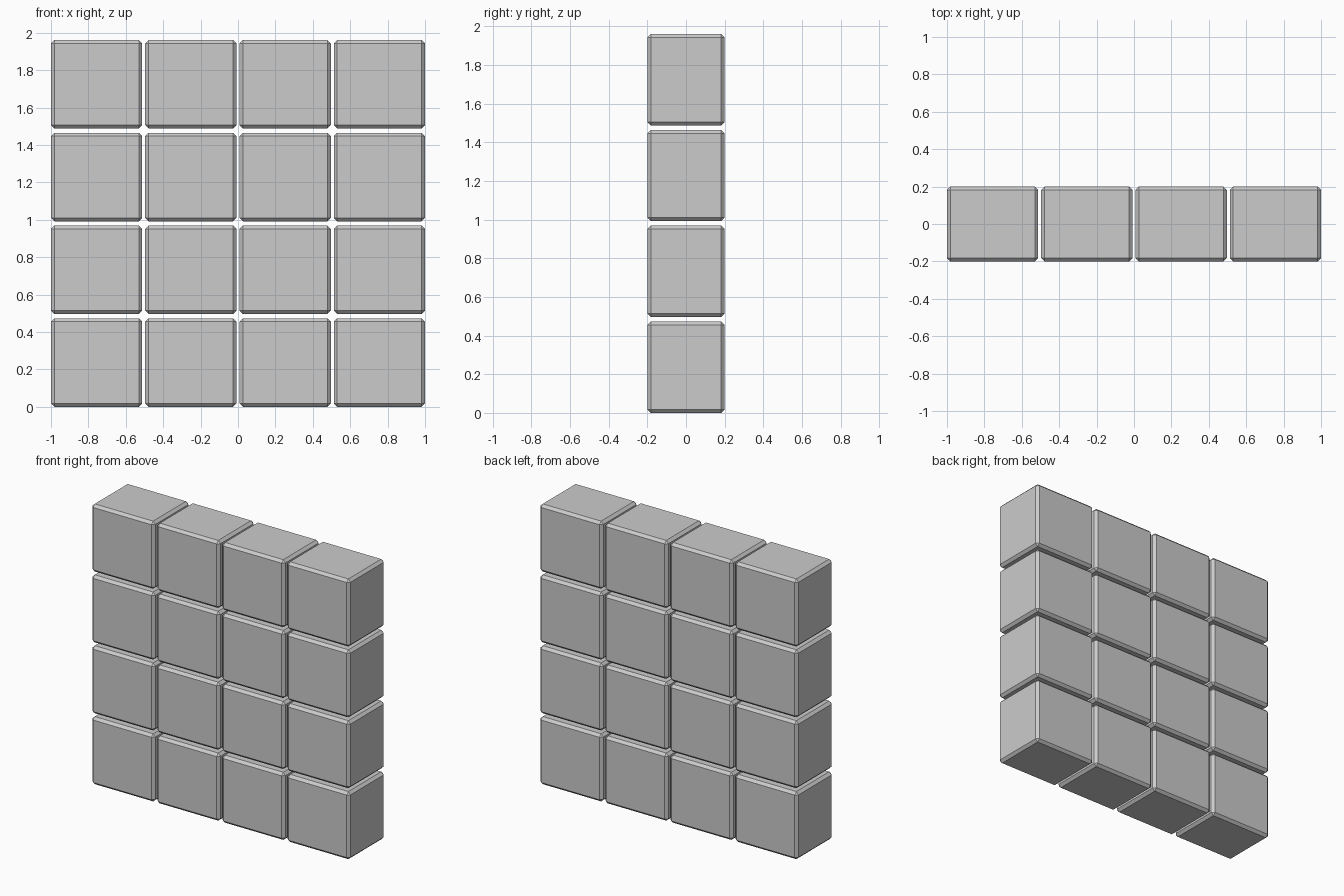
import bpy
import bmesh

if "Cube" in bpy.data.objects:
    bpy.data.objects.remove(bpy.data.objects["Cube"])

COLS, ROWS = 4, 4
SIZE = (0.488, 0.40, 0.473)      # block width, depth, height
PITCH_X, PITCH_Z = 0.504, 0.496  # block spacing
CHAMFER = 0.018


def block_mesh():
    # Box with a single flat chamfer on every edge
    bm = bmesh.new()
    bmesh.ops.create_cube(bm, size=1)
    bmesh.ops.scale(bm, vec=SIZE, verts=bm.verts)
    bmesh.ops.bevel(bm, geom=bm.edges[:], offset=CHAMFER, segments=1,
                    affect='EDGES', clamp_overlap=True)
    mesh = bpy.data.meshes.new("block")
    bm.to_mesh(mesh)
    bm.free()
    return mesh


# Wall of separate blocks sharing one mesh
mesh = block_mesh()
for row in range(ROWS):
    for col in range(COLS):
        block = bpy.data.objects.new(f"block_row{row + 1}_col{col + 1}", mesh)
        block.location = ((col - (COLS - 1) / 2) * PITCH_X, 0,
                          SIZE[2] / 2 + row * PITCH_Z)
        bpy.context.collection.objects.link(block)
